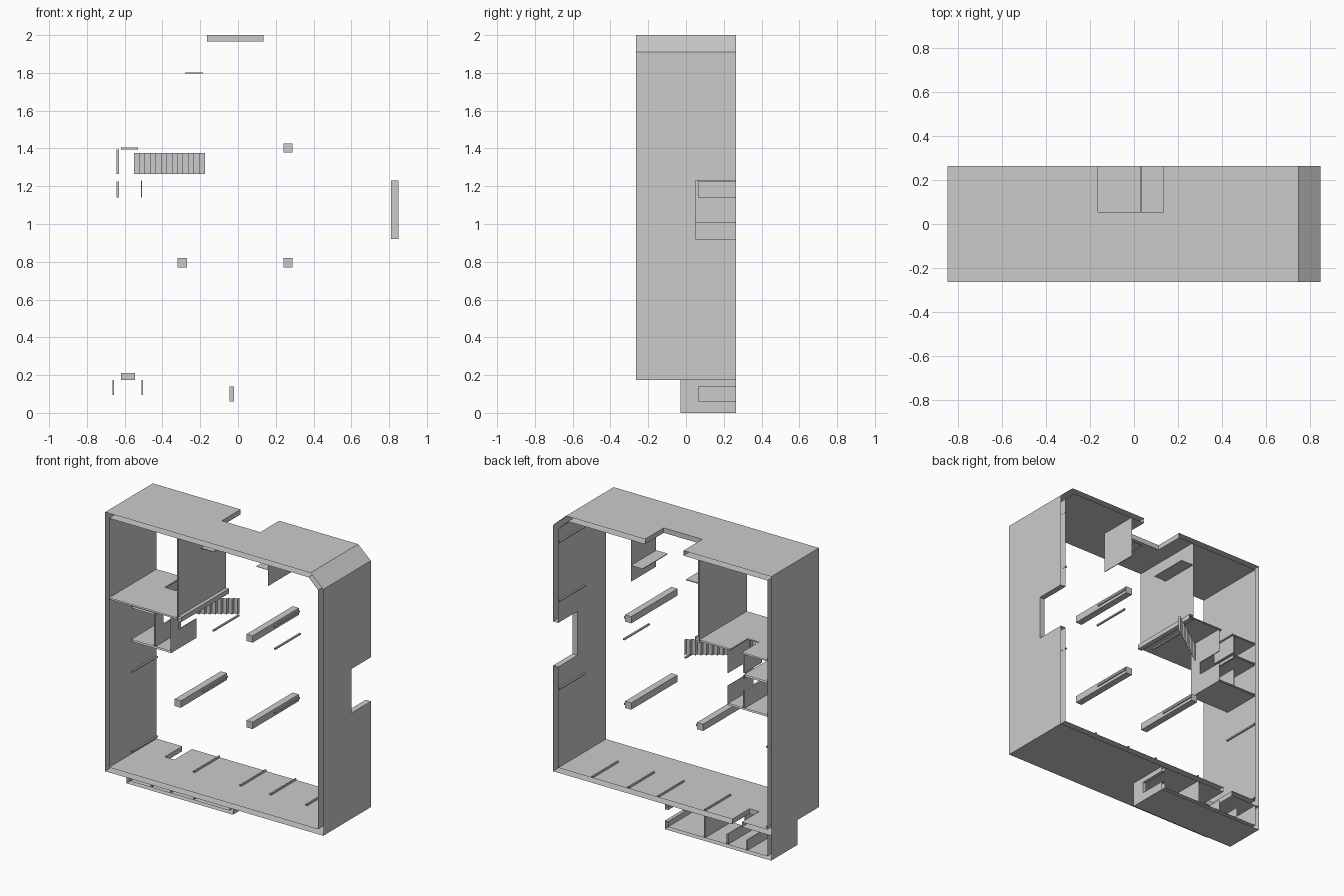
import bpy, bmesh

if "Cube" in bpy.data.objects:
    bpy.data.objects.remove(bpy.data.objects["Cube"])

Y = 0.265      # half depth of the building
YI = -0.02     # front edge of the small rooms

grey = bpy.data.materials.new("light grey")
grey.diffuse_color = (0.6, 0.6, 0.6, 1)
grey.use_nodes = True
grey.node_tree.nodes["Principled BSDF"].inputs["Base Color"].default_value = grey.diffuse_color


def prism(name, pts, y0, y1):
    """Extrude an x/z outline from y0 to y1."""
    bm = bmesh.new()
    face = bm.faces.new([bm.verts.new((x, y0, z)) for x, z in pts])
    out = bmesh.ops.extrude_face_region(bm, geom=[face])
    for v in out["geom"]:
        if isinstance(v, bmesh.types.BMVert):
            v.co.y = y1
    bmesh.ops.recalc_face_normals(bm, faces=bm.faces)
    me = bpy.data.meshes.new(name)
    bm.to_mesh(me)
    bm.free()
    me.materials.append(grey)
    ob = bpy.data.objects.new(name, me)
    bpy.context.collection.objects.link(ob)
    return ob


def box(name, x0, x1, z0, z1, y0=YI, y1=Y):
    return prism(name, [(x0, z0), (x1, z0), (x1, z1), (x0, z1)], y0, y1)


def cut(ob, cutter):
    mod = ob.modifiers.new("cut", 'BOOLEAN')
    mod.operation = 'DIFFERENCE'
    mod.solver = 'EXACT'
    mod.object = cutter
    bpy.context.view_layer.objects.active = ob
    bpy.ops.object.modifier_apply(modifier=mod.name)
    bpy.data.objects.remove(cutter)


def notch(ob, x0, x1, z0, z1, y0=0.07):
    """Opening that runs from y0 out through the back edge."""
    cut(ob, box("cutter", x0, x1, z0, z1, y0, 0.4))


def open_ends(ob):
    """Remove the faces on the front and back section planes."""
    bm = bmesh.new()
    bm.from_mesh(ob.data)
    ys = [v.co.y for v in bm.verts]
    lo, hi = min(ys), max(ys)
    ends = [f for f in bm.faces if abs(f.normal.y) > 0.9 and
            min(abs(f.calc_center_median().y - lo),
                abs(f.calc_center_median().y - hi)) < 0.002]
    bmesh.ops.delete(bm, geom=ends, context='FACES')
    bm.to_mesh(ob.data)
    bm.free()


# Outer shell: walls, roof with clipped corner, ground floor
shell = prism("shell", [(-.85, .175), (.85, .175), (.85, 1.91), (.75, 2), (-.85, 2)], -Y, Y)
cut(shell, prism("cutter", [(-.82, .21), (.81, .21), (.81, 1.895), (.735, 1.965), (-.82, 1.965)], -.4, .4))
notch(shell, -.165, .135, 1.9, 2.1, .055)     # roof opening
notch(shell, .78, .9, .92, 1.23, .05)         # right wall opening
notch(shell, -.62, -.545, .1, .215)           # floor hatch
open_ends(shell)

# Basement trough with a side opening
basement = prism("basement", [(-.85, .175), (-.85, 0), (-.02, 0), (-.02, .175),
                              (-.045, .175), (-.045, .022), (-.82, .022), (-.82, .175)], -.028, Y)
notch(basement, -.1, .05, .06, .14)
open_ends(basement)

# Basement partitions, two with doorways
for i, (x, door) in enumerate([(-.66, True), (-.507, True), (-.33, False)]):
    wall = box(f"basement_wall_{i}", x - .004, x + .004, .022, .175)
    if door:
        notch(wall, x - .05, x + .05, .095, .2)
    open_ends(wall)

# Upper room: floor with stair hole, curb and tall partition
floor = box("upper_floor", -.82, -.255, 1.395, 1.404, -Y, Y)
notch(floor, -.62, -.53, 1.3, 1.5)
open_ends(floor)
open_ends(box("upper_curb", -.288, -.255, 1.385, 1.418, -Y, Y))
open_ends(box("upper_partition", -.288, -.28, 1.418, 1.965, -Y, Y))

# Shelves and hanging panel below the roof opening
box("left_shelf", -.28, -.185, 1.797, 1.803, -.01)
open_ends(box("hanging_panel", .239, .244, 1.675, 1.965, -.01))
open_ends(box("right_shelf", .15, .239, 1.785, 1.79, -.01))

# Small rooms beneath the upper floor
open_ends(box("lower_slab", -.82, -.507, 1.005, 1.017))
open_ends(box("middle_slab", -.82, -.635, 1.24, 1.252))
inner = box("inner_wall", -.642, -.63, 1.017, 1.24)
notch(inner, -.7, -.6, 1.14, 1.226)
open_ends(inner)
outer = box("outer_wall", -.513, -.507, 1.017, 1.395)
notch(outer, -.6, -.45, 1.14, 1.23)
open_ends(outer)
upright = box("upper_inner_wall", -.642, -.63, 1.265, 1.395, .07)

# Folded stair sheet
bm = bmesh.new()
n, dx, dy = 13, .375 / 13, .02
path = [(-.55, .005)]
for i in range(n):
    x, y = path[-1]
    path += [(x + dx, y), (x + dx, y + dy)]
rows = [[bm.verts.new((x, y, z)) for x, y in path] for z in (1.265, 1.375)]
for i in range(len(path) - 1):
    bm.faces.new((rows[0][i], rows[0][i + 1], rows[1][i + 1], rows[1][i]))
mesh = bpy.data.meshes.new("stairs")
bm.to_mesh(mesh)
bm.free()
mesh.materials.append(grey)
bpy.context.collection.objects.link(bpy.data.objects.new("stairs", mesh))

# Square beams, each with a thin rail along the right side
for i, (x, z) in enumerate([(.265, 1.403), (.265, .795), (-.295, .795)]):
    box(f"beam_{i}", x - .024, x + .024, z - .024, z + .024, -.25, Y)
    open_ends(box(f"beam_rail_{i}", x + .024, x + .033, z - .004, z + .008))

# Low wall stubs on the ground floor
for i, x in enumerate([-.33, .032, .265, .545]):
    open_ends(box(f"floor_stub_{i}", x - .005, x + .005, .21, .222))

# Thin rails on the side walls and free-standing rails
for i, (x, z) in enumerate([(-.815, .79), (-.815, .228), (.805, 1.8), (.805, 1.385),
                            (.805, .765), (.3, 1.25), (-.18, 1.25)]):
    open_ends(box(f"rail_{i}", x - .006, x + .006, z - .005, z + .005))
